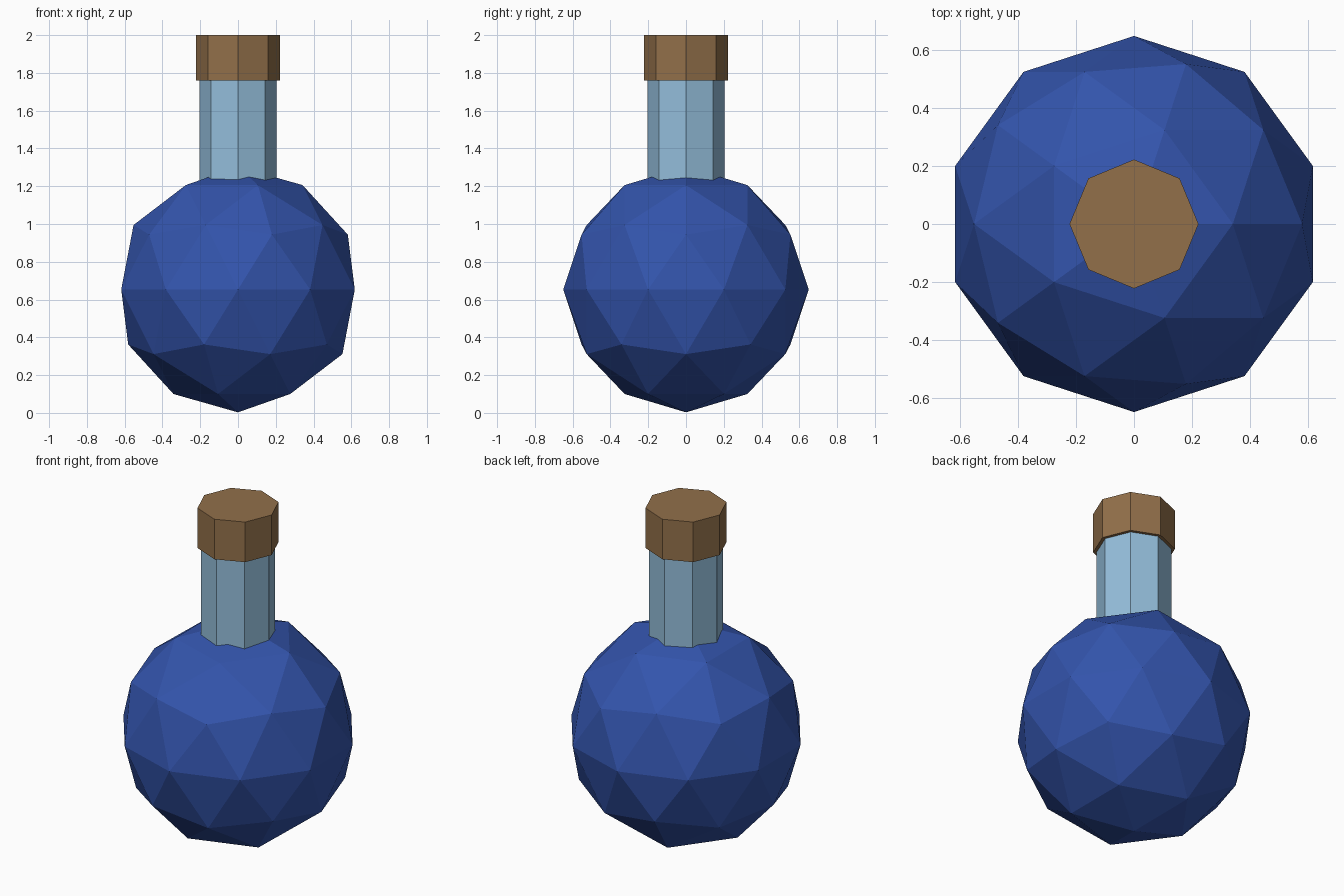
import bpy
import math

if "Cube" in bpy.data.objects:
    bpy.data.objects.remove(bpy.data.objects["Cube"])


def srgb(*rgb):
    """8-bit display colour to linear RGBA."""
    lin = [(c / 255 / 12.92 if c <= 10 else ((c / 255 + 0.055) / 1.055) ** 2.4) for c in rgb]
    return (*lin, 1.0)


def material(name, rgb):
    mat = bpy.data.materials.new(name)
    mat.diffuse_color = srgb(*rgb)
    mat.use_nodes = True
    mat.node_tree.nodes["Principled BSDF"].inputs["Base Color"].default_value = mat.diffuse_color
    return mat


def finish(name, mat):
    obj = bpy.context.object
    obj.name = name
    obj.data.materials.append(mat)
    return obj


def octagon_prism(name, radius, z0, z1, mat):
    # corners lie on the x and y axes
    bpy.ops.mesh.primitive_cylinder_add(vertices=8, radius=radius, depth=z1 - z0,
                                        location=(0, 0, (z0 + z1) / 2))
    return finish(name, mat)


blue = material("deep blue", (51, 84, 172))
glass = material("pale blue glass", (148, 190, 219))
brown = material("cork brown", (146, 112, 74))

# Faceted round flask body
bpy.ops.mesh.primitive_ico_sphere_add(subdivisions=2, radius=0.65, location=(0, 0, 0.653))
finish("flask_body", blue)

# Neck rising out of the body, and the stopper capping it
octagon_prism("neck", 0.204, 1.1, 1.78, glass)
octagon_prism("stopper", 0.223, 1.76, 2.0, brown)
